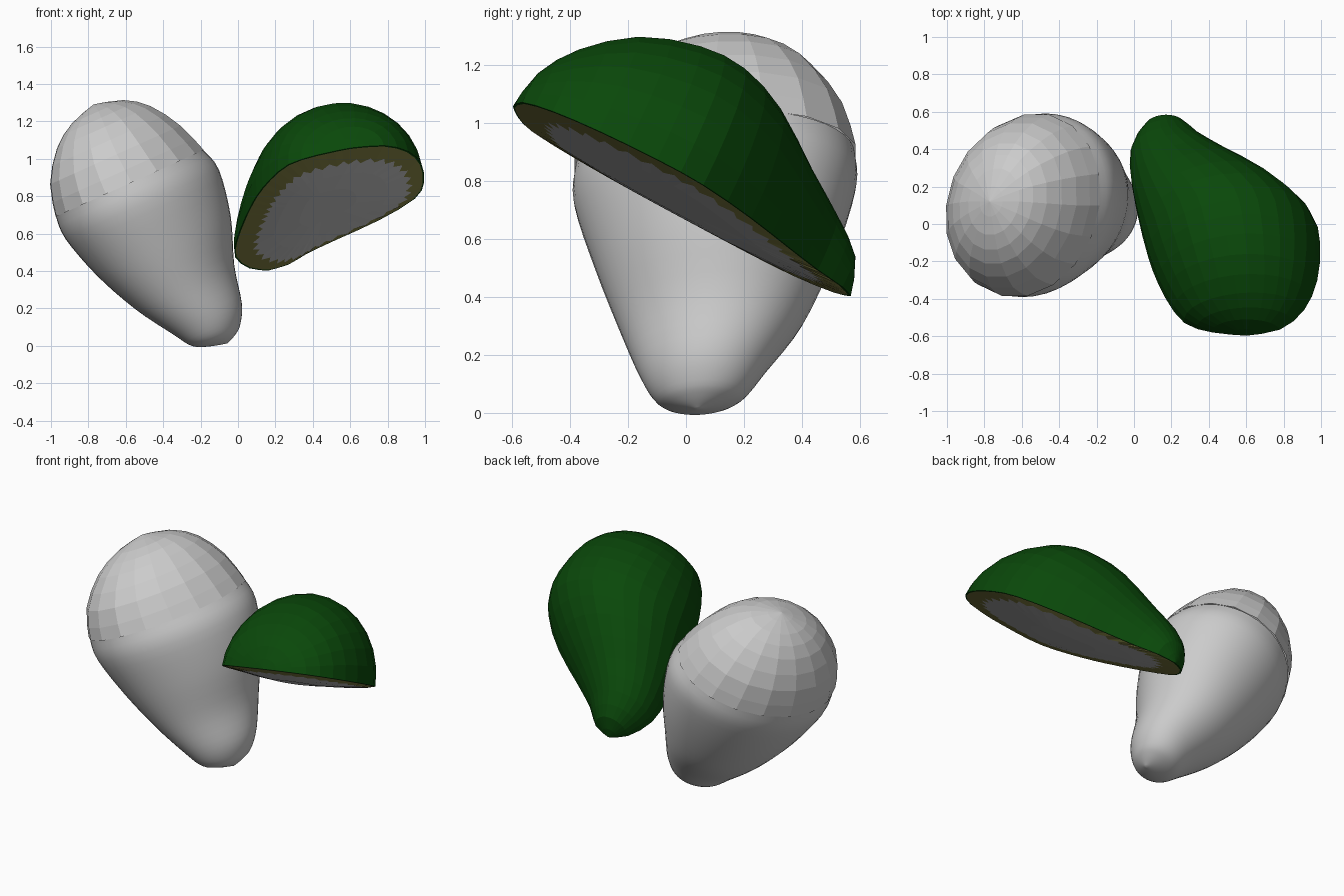
import bpy, bmesh, math
from mathutils import Vector

if "Cube" in bpy.data.objects:
    bpy.data.objects.remove(bpy.data.objects["Cube"])


def material(name, rgb):
    m = bpy.data.materials.new(name)
    m.diffuse_color = (*rgb, 1)
    m.use_nodes = True
    m.node_tree.nodes["Principled BSDF"].inputs["Base Color"].default_value = m.diffuse_color
    return m


GREY = material("pale grey", (0.6, 0.6, 0.6))
GREEN = material("dark green", (0.003, 0.065, 0.003))
OLIVE = material("olive brown", (0.26, 0.25, 0.065))


def refine(rows, n):
    """Catmull-Rom interpolation of a list of station tuples."""
    out = []
    for i in range(len(rows) - 1):
        a, b, c, d = (rows[min(max(j, 0), len(rows) - 1)] for j in range(i - 1, i + 3))
        for k in range(n):
            t = k / n
            out.append(tuple(0.5 * (2 * q + (r - p) * t + (2 * p - 5 * q + 4 * r - s) * t * t
                                    + (3 * q - p - 3 * r + s) * t ** 3)
                             for p, q, r, s in zip(a, b, c, d)))
    return out + [rows[-1]]


def strip(bm, lower, upper, closed=True, mat=0):
    """Join two equal rings of vertices with quads."""
    n = len(lower)
    for i in range(n if closed else n - 1):
        j = (i + 1) % n
        bm.faces.new((lower[i], lower[j], upper[j], upper[i])).material_index = mat


def finish(bm, name, mats):
    bmesh.ops.remove_doubles(bm, verts=bm.verts, dist=0.0008)
    bmesh.ops.recalc_face_normals(bm, faces=bm.faces)
    me = bpy.data.meshes.new(name)
    bm.to_mesh(me)
    bm.free()
    for m in mats:
        me.materials.append(m)
    ob = bpy.data.objects.new(name, me)
    bpy.context.collection.objects.link(ob)
    return ob


# Whole fruit: tilted pear, stations (along axis, side shift, y centre, side radius, y radius)
AXIS, SIDE = Vector((-0.41, 0, 0.912)), Vector((0.912, 0, 0.41))
lower = [(.035, -.045, .04, 0, 0), (.06, -.065, .045, .075, .085), (.1, -.083, .05, .14, .155),
         (.2, -.09, .06, .2, .22), (.4, -.13, .09, .285, .32), (.65, -.142, .1, .387, .415),
         (.9, -.157, .1, .445, .487), (1.03, -.172, .1, .428, .482)]
upper = [(1.03, -.172, .1, .434, .492), (1.2, -.18, .1, .382, .445), (1.36, -.175, .11, .275, .325),
         (1.45, -.17, .12, .15, .18), (1.494, -.175, .12, 0, 0)]


def pear(name, rows, sub, seg):
    bm = bmesh.new()
    rings = []
    for s, w, y, rw, ry in refine(rows, sub):
        ring = []
        for i in range(seg):
            a = math.tau * i / seg
            side = w + rw * (math.cos(a) + 0.15 * math.sin(a))
            ring.append(bm.verts.new(AXIS * s + SIDE * side + Vector((0, y + ry * math.sin(a), 0))))
        rings.append(ring)
    for lo, hi in zip(rings, rings[1:]):
        strip(bm, lo, hi)
    return finish(bm, name, [GREY])


body = pear("whole_fruit_body", lower, 4, 48)
body.data.polygons.foreach_set("use_smooth", [True] * len(body.data.polygons))
pear("whole_fruit_crown", upper, 2, 18)

# Half fruit: cut plane z = .66 + .165x - .5y, stations (left x, y, right x, y, skin height)
UP = Vector((-0.165, 0.5, 1)).normalized()
half = [(.16, .568, .16, .568, 0), (.06, .51, .27, .54, .13), (-.015, .37, .37, .455, .23),
        (-.01, .2, .525, .36, .32), (.03, 0, .755, .225, .44), (.06, -.12, .945, .06, .492),
        (.1, -.25, .995, -.1, .485), (.17, -.4, .98, -.3, .415), (.27, -.53, .91, -.46, .28),
        (.42, -.58, .78, -.565, .14), (.6, -.597, .6, -.597, 0)]


def on_plane(x, y):
    return Vector((x, y, 0.66 + 0.165 * x - 0.5 * y))


rows = refine(half, 2)
SEG = 14
bm = bmesh.new()
arcs = []
for lx, ly, rx, ry, h in rows:
    a, b = on_plane(lx, ly), on_plane(rx, ry)
    arcs.append([bm.verts.new((a + b) / 2 - (b - a) / 2 * math.cos(math.pi * i / SEG)
                              + UP * h * math.sin(math.pi * i / SEG)) for i in range(SEG + 1)])
for lo, hi in zip(arcs, arcs[1:]):
    strip(bm, lo, hi, closed=False)
finish(bm, "half_fruit_skin", [GREEN])

# Cut face: thin green rim, olive band and slightly bulging grey flesh with a jagged border
outline = [on_plane(r[0], r[1]) for r in rows] + [on_plane(r[2], r[3]) for r in rows[-2:0:-1]]
rim = []
for i, p in enumerate(outline):
    q = outline[(i + 1) % len(outline)]
    rim += [p, p.lerp(q, 0.5)]
centre = on_plane(0.47, -0.1)
bm = bmesh.new()


def face_ring(scale, jag=0.0, shift=0.0):
    """Ring of the cut face; shift slides it toward the narrow end."""
    move = Vector((0.6, 1, 0.165 * 0.6 - 0.5)) * shift
    ring = []
    for i, p in enumerate(rim):
        s = scale + (jag if i % 2 else -jag)
        ring.append(bm.verts.new(centre + move + (p - centre) * s - UP * 0.042 * (1 - s * s)))
    return ring


rings = [face_ring(1), face_ring(0.985), face_ring(0.81, 0.035, 0.03),
         face_ring(0.6, 0, 0.02), face_ring(0.3)]
for k, (lo, hi) in enumerate(zip(rings, rings[1:])):
    strip(bm, lo, hi, mat=(0, 1, 2, 2)[k])
bm.faces.new(rings[-1]).material_index = 2
face = finish(bm, "half_fruit_cut_face", [GREEN, OLIVE, GREY])
# Cut face normals must point away from the skin
if face.data.polygons[-1].normal.dot(UP) > 0:
    face.data.flip_normals()
